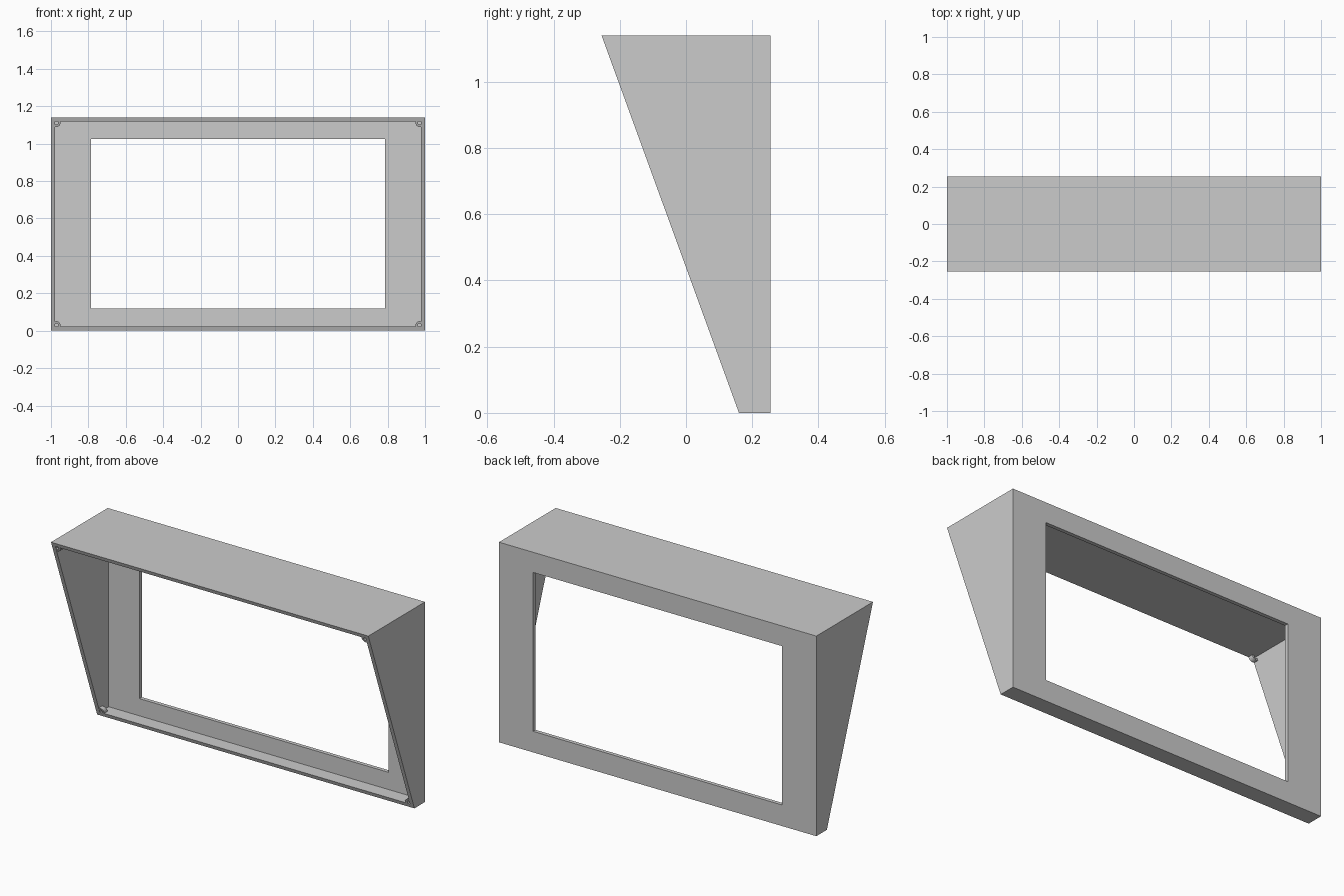
import bpy
import bmesh
import math

if "Cube" in bpy.data.objects:
    bpy.data.objects.remove(bpy.data.objects["Cube"])

HEIGHT, BACK, WALL = 1.14, 0.255, 0.022

grey = bpy.data.materials.new("plain grey")
grey.use_nodes = True
colour = (0.6, 0.6, 0.6, 1)
grey.diffuse_color = colour
grey.node_tree.nodes["Principled BSDF"].inputs["Base Color"].default_value = colour


def slant(z):
    """Depth of the sloping front opening at a height."""
    return 0.16 - 0.415 * z / HEIGHT


def loop_object(name, rings):
    """Join closed rings of points, the last back to the first, into a solid."""
    bm = bmesh.new()
    loops = [[bm.verts.new(p) for p in ring] for ring in rings]
    n = len(loops[0])
    for a, b in zip(loops, loops[1:] + loops[:1]):
        for i in range(n):
            j = (i + 1) % n
            bm.faces.new((a[i], a[j], b[j], b[i]))
    bmesh.ops.recalc_face_normals(bm, faces=bm.faces)
    mesh = bpy.data.meshes.new(name)
    bm.to_mesh(mesh)
    bm.free()
    mesh.materials.append(grey)
    obj = bpy.data.objects.new(name, mesh)
    bpy.context.collection.objects.link(obj)
    return obj


def rectangle(x, low, high, y=None):
    corners = ((-x, low), (x, low), (x, high), (-x, high))
    return [(px, slant(z) if y is None else y, z) for px, z in corners]


# Wedge-shaped hood with an open front and a window in the back panel
outer = (1, 0, HEIGHT)
inner = (1 - WALL, WALL, HEIGHT - WALL)
window = (0.785, 0.12, 1.025)
loop_object("window_hood", [
    rectangle(*outer), rectangle(*inner),
    rectangle(*inner, BACK - WALL), rectangle(*window, BACK - WALL),
    rectangle(*window, BACK), rectangle(*outer, BACK)])


def circle(cx, cz, radius, depth):
    points = []
    for i in range(16):
        a = math.tau * i / 16
        z = cz + radius * math.sin(a)
        points.append((cx + radius * math.cos(a), slant(z) + depth, z))
    return points


# Small hollow screw bosses tucked into the front corners
INSET = 0.029
for side, sx in (("left", 1), ("right", -1)):
    for level, z in (("lower", INSET), ("upper", HEIGHT - INSET)):
        x = sx * (1 - INSET)
        loop_object(f"{level}_{side}_screw_boss", [
            circle(x, z, 0.022, 0.001), circle(x, z, 0.01, 0.001),
            circle(x, z, 0.01, 0.03), circle(x, z, 0.022, 0.03)])
